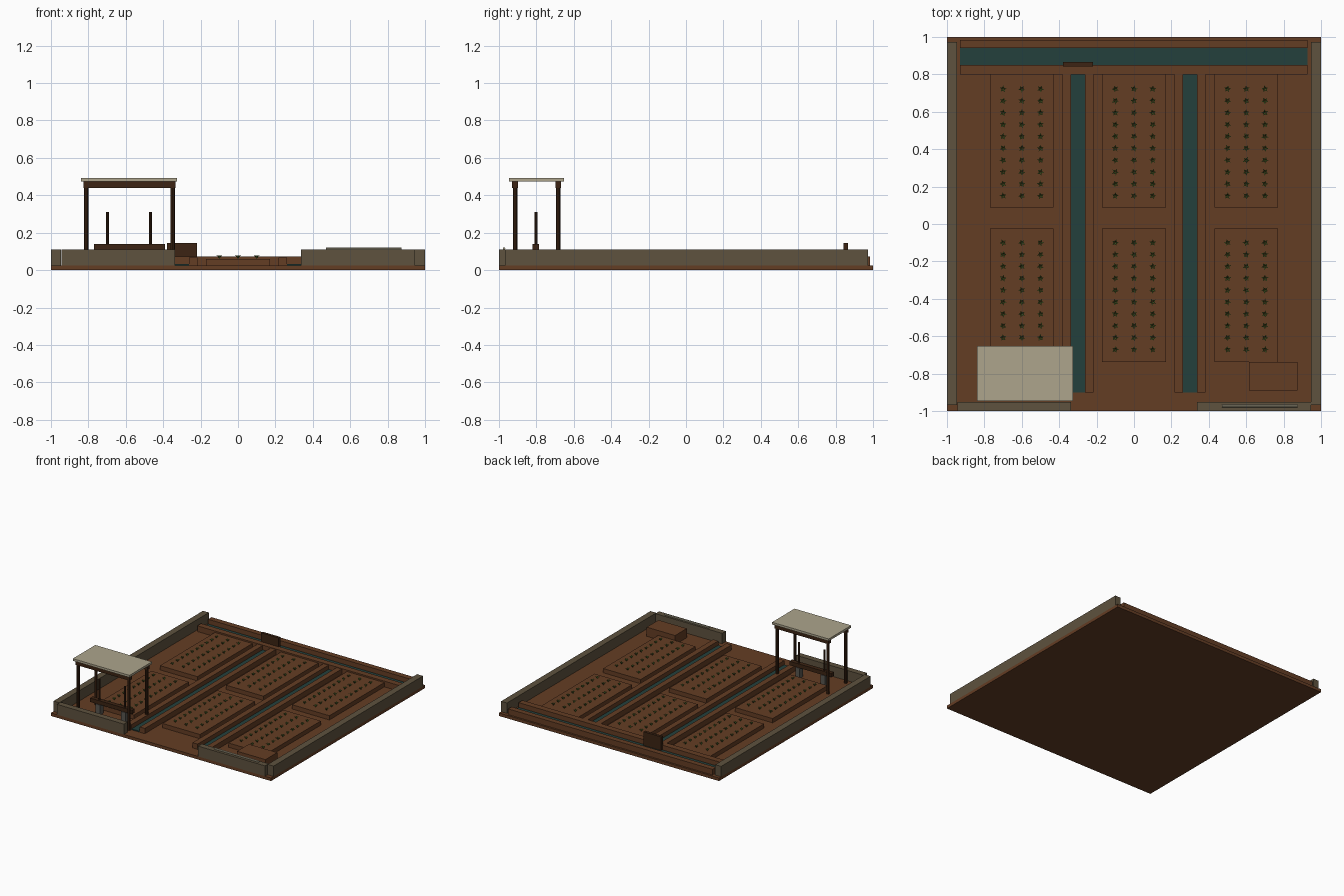
import bpy, bmesh, math, random
from mathutils import Matrix, Vector

if "Cube" in bpy.data.objects:
    bpy.data.objects.remove(bpy.data.objects["Cube"])

random.seed(3)


def material(name, rgb):
    def lin(c):
        c /= 255
        return c / 12.92 if c <= 0.04045 else ((c + 0.055) / 1.055) ** 2.4
    m = bpy.data.materials.new(name)
    m.diffuse_color = (*[lin(c) for c in rgb], 1)
    m.use_nodes = True
    m.node_tree.nodes["Principled BSDF"].inputs["Base Color"].default_value = m.diffuse_color
    return m


SOIL = material("brown soil", (100, 61, 36))
STONE = material("grey brown stone", (94, 82, 62))
WATER = material("dark teal water", (36, 64, 60))
WOOD = material("dark wood", (60, 36, 19))
THATCH = material("pale straw", (173, 165, 140))
LEAF = material("leaf green", (88, 122, 50))
FOOT = material("grey foot stone", (88, 86, 80))


def finish(name, bm, mat):
    me = bpy.data.meshes.new(name)
    bm.to_mesh(me)
    bm.free()
    me.materials.append(mat)
    ob = bpy.data.objects.new(name, me)
    bpy.context.collection.objects.link(ob)
    return ob


def box(name, x, y, z, mat):
    """Box from (min, max) pairs."""
    bm = bmesh.new()
    size = [b - a for a, b in (x, y, z)]
    mid = [(a + b) / 2 for a, b in (x, y, z)]
    bmesh.ops.create_cube(bm, size=1, matrix=Matrix.Translation(mid) @ Matrix.Diagonal((*size, 1)))
    return finish(name, bm, mat)


def post(name, x, y, z, r, mat, sides=8, axis="Z"):
    """Cylinder; z is a (min, max) pair, or x is one when axis is X."""
    bm = bmesh.new()
    if axis == "Z":
        m, d = Matrix.Translation((x, y, sum(z) / 2)), z[1] - z[0]
    else:
        m = Matrix.Translation((sum(x) / 2, y, z)) @ Matrix.Rotation(math.pi / 2, 4, "Y")
        d = x[1] - x[0]
    bmesh.ops.create_cone(bm, cap_ends=True, segments=sides, radius1=r, radius2=r, depth=d, matrix=m)
    return finish(name, bm, mat)


G = 0.025  # ground level

# Ground slab
box("ground", (-1, 1), (-1, 1), (0, G), SOIL)

# Low perimeter walls, with an opening at the front
for s, side in ((-1, "left"), (1, "right")):
    box(side + "_wall", sorted((s, s * 0.947)), (-0.967, 0.973), (G, 0.11), STONE)
    box(side + "_front_wall", sorted((s * 0.945, s * 0.338)), (-1, -0.952), (G, 0.11), STONE)

# Main canal along the back
box("main_canal_water", (-0.93, 0.927), (0.85, 0.94), (G, 0.033), WATER)
box("main_canal_back_bank", (-0.93, 0.927), (0.94, 0.985), (G, 0.072), SOIL)
box("main_canal_front_bank", (-0.93, 0.927), (0.80, 0.85), (G, 0.072), SOIL)

# Two side canals
for cx in (-0.3, 0.3):
    box("side_canal_water", (cx - 0.037, cx + 0.037), (-0.9, 0.8), (G, 0.033), WATER)
    for s in (-1, 1):
        box("side_canal_bank", sorted((cx + s * 0.037, cx + s * 0.083)), (-0.9, 0.8), (G, 0.068), SOIL)

# Sluice gate
box("sluice_gate", (-0.38, -0.22), (0.843, 0.865), (0.03, 0.145), WOOD)

# Raised fields and their seedlings
plants = bmesh.new()
for cx in (-0.6, 0, 0.6):
    for y0, y1, top in ((0.087, 0.80, 0.722), (-0.737, -0.025, -0.10)):
        box("field", (cx - 0.17, cx + 0.17), (y0, y1), (G, 0.06), SOIL)
        for row in range(10):
            for col in (-0.1, 0, 0.1):
                base = Vector((cx + col, top - row * 0.0635, 0.06))
                turn = random.uniform(0, 6.28)
                for k in range(5):  # five bent leaves per seedling
                    a = turn + k * math.tau / 5
                    out = Vector((math.cos(a), math.sin(a), 0))
                    side = Vector((-out.y, out.x, 0)) * 0.0045
                    up = Vector((0, 0, 1))
                    mid = base + out * 0.009 + up * 0.016
                    v = [plants.verts.new(p) for p in
                         (base, mid + side, base + out * 0.019 + up * 0.019, mid - side, mid - up * 0.003)]
                    for tri in ((0, 3, 1), (1, 3, 2), (0, 1, 4), (0, 4, 3), (1, 2, 4), (2, 3, 4)):
                        plants.faces.new([v[i] for i in tri])
bmesh.ops.recalc_face_normals(plants, faces=plants.faces)
finish("seedlings", plants, LEAF)

# Shelter with four posts, two beams and a flat roof
for y in (-0.914, -0.684):
    for x in (-0.812, -0.35):
        post("shelter_post", x, y, (G, 0.45), 0.012, WOOD)
    box("shelter_beam", (-0.827, -0.335), (y - 0.015, y + 0.015), (0.44, 0.475), WOOD)
box("shelter_roof", (-0.84, -0.325), (-0.945, -0.653), (0.475, 0.493), THATCH)

# Bench-like pump frame beneath the shelter
box("pump_bar", (-0.77, -0.39), (-0.82, -0.785), (0.108, 0.14), WOOD)
for x in (-0.698, -0.467):
    post("pump_upright", x, -0.802, (0.07, 0.31), 0.008, WOOD)
    box("pump_foot", (x - 0.02, x + 0.02), (-0.825, -0.78), (G, 0.108), FOOT)

# Earth heap and a pole lying on the front wall
box("earth_heap", (0.615, 0.873), (-0.89, -0.737), (G, 0.1), SOIL)
post("resting_pole", (0.47, 0.873), -0.973, 0.115, 0.007, THATCH, axis="X")
